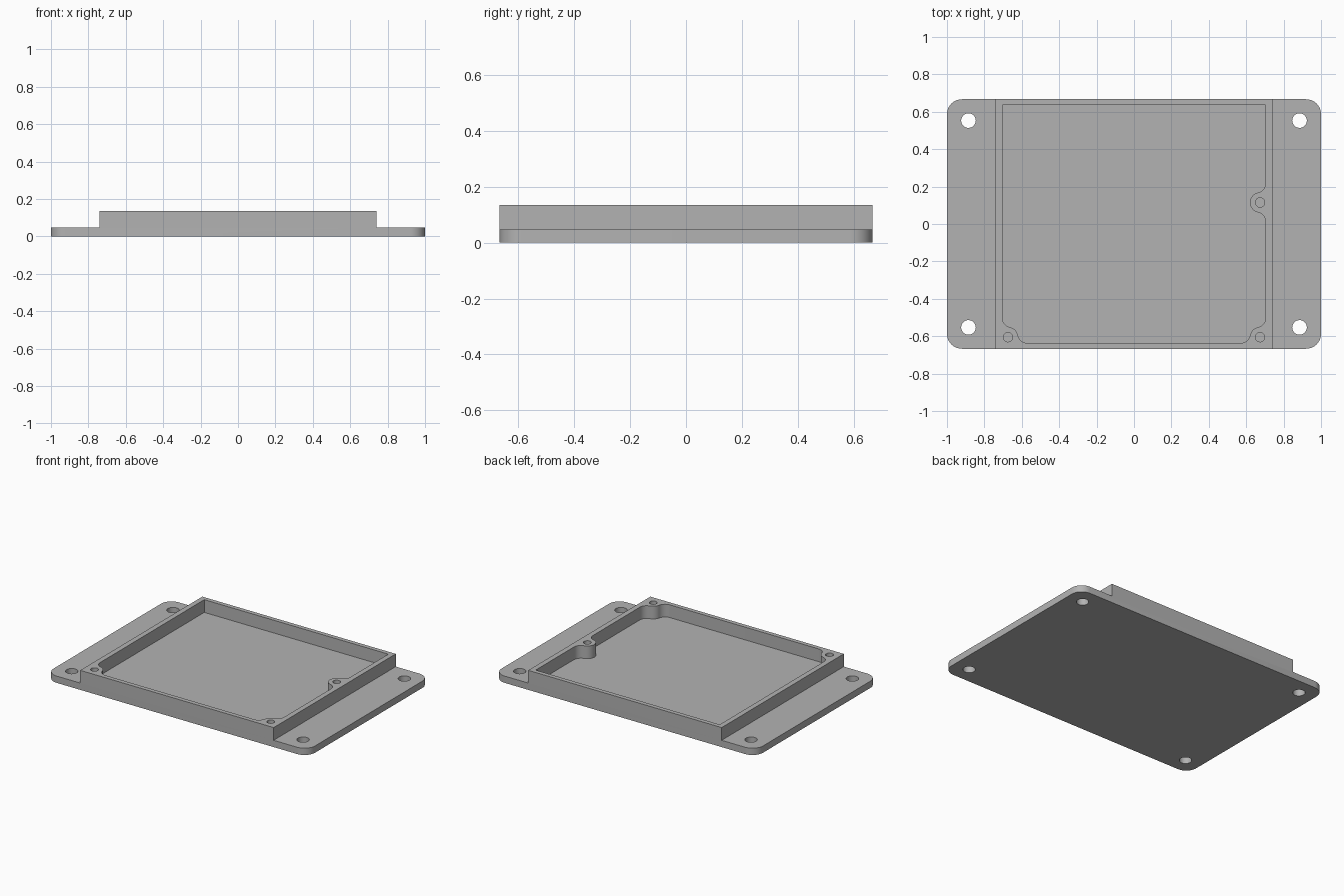
import bpy
import bmesh
from math import pi, sqrt, cos, sin, atan2

old = bpy.data.objects.get("Cube")
if old:
    bpy.data.objects.remove(old, do_unlink=True)

HALF_Y, TOP, FLANGE = 0.667, 0.135, 0.047
BODY_X = 0.74                      # half width of the raised tray
WALL_X, WALL_Y = 0.704, 0.637      # inner faces of the tray walls
BOSS_R, FILLET_R = 0.054, 0.053

grey = bpy.data.materials.new("plain grey")
grey.use_nodes = True
grey.diffuse_color = (0.45, 0.45, 0.45, 1)
grey.node_tree.nodes["Principled BSDF"].inputs["Base Color"].default_value = grey.diffuse_color


def arc(centre, r, a0, a1, ccw=True, n=10):
    """Points on an arc from angle a0 to a1, in the given turning direction."""
    sweep = (a1 - a0) % (2 * pi) if ccw else -((a0 - a1) % (2 * pi))
    return [(centre[0] + r * cos(a0 + sweep * i / n),
             centre[1] + r * sin(a0 + sweep * i / n)) for i in range(n + 1)]


def circle(x, y, r, n=40):
    return arc((x, y), r, 0, 2 * pi - 2 * pi / n, n=n - 1)


def rectangle(x0, x1, y0, y1):
    return [(x0, y0), (x1, y0), (x1, y1), (x0, y1)]


def prism(name, outline, z0, z1):
    bm = bmesh.new()
    face = bm.faces.new([bm.verts.new((x, y, z0)) for x, y in outline])
    grown = bmesh.ops.extrude_face_region(bm, geom=[face])["geom"]
    for v in grown:
        if isinstance(v, bmesh.types.BMVert):
            v.co.z = z1
    bmesh.ops.recalc_face_normals(bm, faces=bm.faces)
    mesh = bpy.data.meshes.new(name)
    bm.to_mesh(mesh)
    bm.free()
    mesh.materials.append(grey)
    obj = bpy.data.objects.new(name, mesh)
    bpy.context.collection.objects.link(obj)
    return obj


def angle(a, b):
    return atan2(b[1] - a[1], b[0] - a[0])


def boss_path(boss, f_in, a_in, f_out, a_out):
    """Outline round a screw boss, blended into the walls by two fillets."""
    return (arc(f_in, FILLET_R, a_in, angle(f_in, boss))
            + arc(boss, BOSS_R, angle(boss, f_in), angle(boss, f_out), False, 16)[1:-1]
            + arc(f_out, FILLET_R, angle(f_out, boss), a_out))


def reach(gap):
    return sqrt((BOSS_R + FILLET_R) ** 2 - gap ** 2)


# Pocket outline, anticlockwise from the back right corner
bx, by, mid_y = 0.674, -0.605, 0.115
fx, fy = WALL_X - FILLET_R, -WALL_Y + FILLET_R
dy, dx = reach(bx - fx), reach(fy - by)
pocket = [(-WALL_X, WALL_Y)]
pocket += boss_path((-bx, by), (-fx, by + dy), pi, (-bx + dx, fy), -pi / 2)
pocket += boss_path((bx, by), (bx - dx, fy), -pi / 2, (fx, by + dy), 0)
pocket += boss_path((bx, mid_y), (fx, mid_y - dy), 0, (fx, mid_y + dy), 0)
pocket += [(WALL_X, WALL_Y)]

# Solid blank with rounded corners
R = 0.08
blank = []
for i, (sx, sy) in enumerate([(1, 1), (-1, 1), (-1, -1), (1, -1)]):
    blank += arc((sx * (1 - R), sy * (HALF_Y - R)), R, i * pi / 2, (i + 1) * pi / 2)
tray = prism("mounting_tray", blank, 0, TOP)

# Cutters: pocket, flange steps, mounting holes and screw holes
cutters = [prism("pocket_cutter", pocket, FLANGE, 0.3)]
for s in (-1, 1):
    x0, x1 = sorted((s * BODY_X, s * 1.2))
    cutters.append(prism("flange_cutter", rectangle(x0, x1, -1, 1), FLANGE, 0.3))
    for t in (-1, 1):
        cutters.append(prism("mounting_hole_cutter", circle(s * 0.885, t * 0.553, 0.039), -0.1, 0.2))
for x, y in [(-bx, by), (bx, by), (bx, mid_y)]:
    cutters.append(prism("screw_hole_cutter", circle(x, y, 0.025, 28), FLANGE, 0.3))

bpy.ops.object.select_all(action="DESELECT")
bpy.context.view_layer.objects.active = tray
tray.select_set(True)
for cutter in cutters:
    cutter.hide_render = True
    mod = tray.modifiers.new("cut", "BOOLEAN")
    mod.operation, mod.solver, mod.object = "DIFFERENCE", "EXACT", cutter
    bpy.ops.object.modifier_apply(modifier=mod.name)
    bpy.data.objects.remove(cutter, do_unlink=True)

bpy.ops.object.shade_smooth_by_angle(angle=pi / 6)
